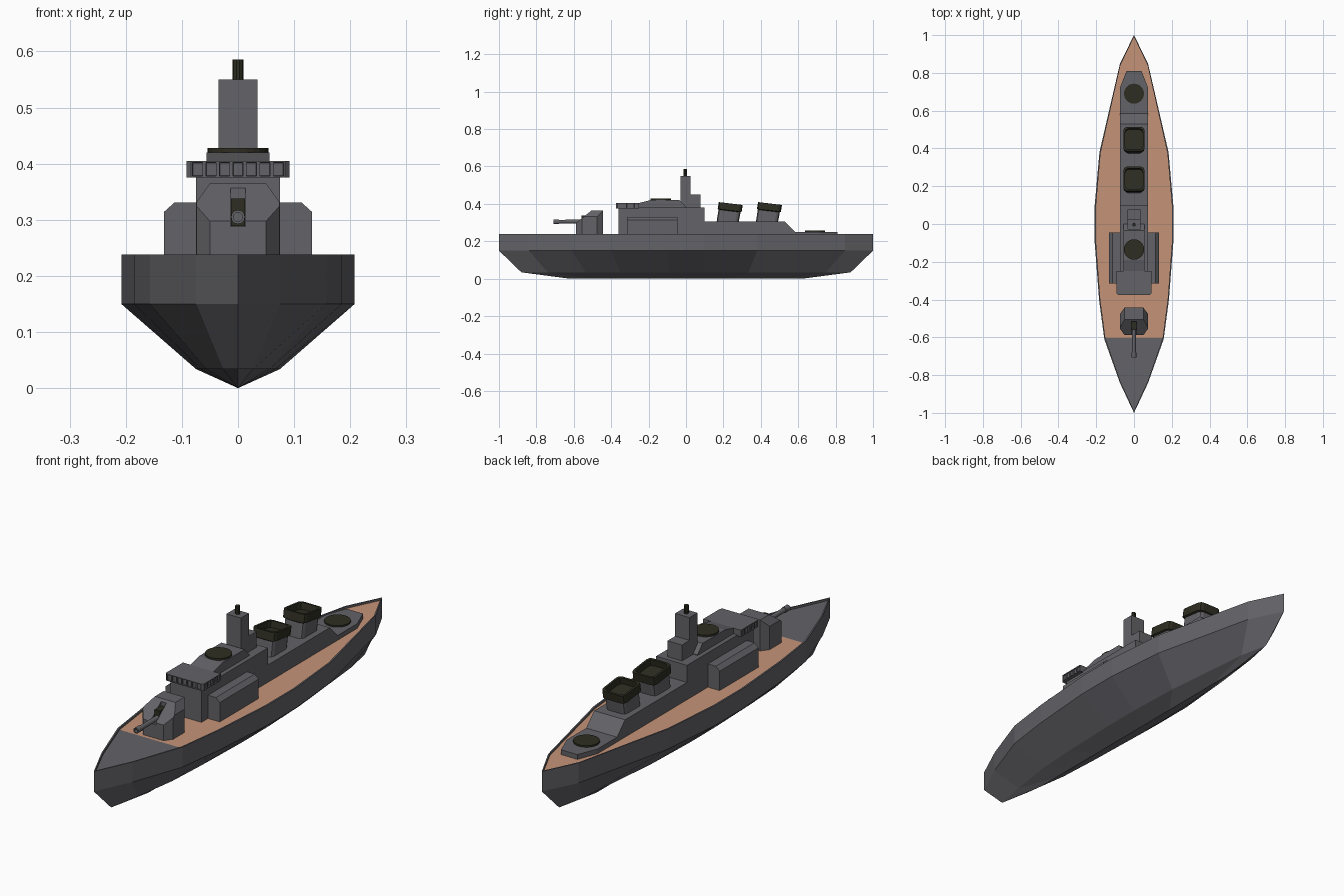
import bpy, bmesh, math
from mathutils import Vector

if "Cube" in bpy.data.objects:
    bpy.data.objects.remove(bpy.data.objects["Cube"])


def material(name, col):
    m = bpy.data.materials.new(name)
    m.diffuse_color = (*col, 1)
    m.use_nodes = True
    m.node_tree.nodes["Principled BSDF"].inputs["Base Color"].default_value = m.diffuse_color
    return m


GREY = material("hull_grey", (0.125, 0.123, 0.137))
WOOD = material("deck_wood", (0.56, 0.295, 0.185))
DARK = material("dark_olive", (0.027, 0.027, 0.016))


def finish(name, bm, *mats):
    bmesh.ops.remove_doubles(bm, verts=bm.verts, dist=1e-5)
    bmesh.ops.recalc_face_normals(bm, faces=bm.faces)
    me = bpy.data.meshes.new(name)
    bm.to_mesh(me)
    bm.free()
    for m in mats:
        me.materials.append(m)
    ob = bpy.data.objects.new(name, me)
    bpy.context.collection.objects.link(ob)
    return ob


def loft(bm, rings, caps=(True, True)):
    """Skin equal-length rings of points; returns the vertex rings."""
    vr = [[bm.verts.new(p) for p in r] for r in rings]
    n = len(vr[0])
    for a, b in zip(vr, vr[1:]):
        for i in range(n):
            bm.faces.new((a[i], a[(i + 1) % n], b[(i + 1) % n], b[i]))
    if caps[0]:
        bm.faces.new(vr[0])
    if caps[1]:
        bm.faces.new(vr[-1])
    return vr


def prism_z(name, outline, z0, z1, mat=GREY):
    bm = bmesh.new()
    loft(bm, [[(x, y, z) for x, y in outline] for z in (z0, z1)])
    return finish(name, bm, mat)


def prism_x(name, profile, x0, x1, mat=GREY):
    bm = bmesh.new()
    loft(bm, [[(x, y, z) for y, z in profile] for x in (x0, x1)])
    return finish(name, bm, mat)


def box(name, x, y0, y1, z0, z1, mat=GREY):
    return prism_x(name, [(y0, z0), (y1, z0), (y1, z1), (y0, z1)], -x, x, mat)


def disc(name, y, r, z0, z1, n=24, mat=DARK):
    pts = [(r * math.cos(2 * math.pi * i / n), y + r * math.sin(2 * math.pi * i / n)) for i in range(n)]
    return prism_z(name, pts, z0, z1, mat)


# Hull: one waterline outline lofted from keel to rail, then into a sunken deck
half = [(0, -1), (.075, -.84), (.157, -.61), (.185, -.4), (.208, -.1),
        (.208, .1), (.183, .38), (.074, .85), (0, 1)]
outline = half + [(-x, y) for x, y in half[-2:0:-1]]
bm = bmesh.new()
levels = [(.36, .88, .034), (1, 1, .15), (1, 1, .238), (.965, .99, .238), (.965, .99, .229)]
rings = loft(bm, [[(x * sx, y * sy, z) for x, y in outline] for sx, sy, z in levels], (False, False))
keel = [bm.verts.new((0, y * .62, 0)) for _, y in half]
low, n, k = rings[0], len(outline), len(half)
for i in range(k - 1):
    for a, b in ((i, i + 1), (-i % n, (-i - 1) % n)):
        bm.faces.new((low[a], low[b], keel[i + 1], keel[i]))
deck = rings[-1]
bm.faces.new([v for v in deck[-2:] + deck[:3]])        # grey foredeck
bm.faces.new(deck[2:-1]).material_index = 1            # planked main deck
finish("hull", bm, GREY, WOOD)

# Main deckhouse and long aft deckhouse
box("main_deckhouse", .075, -.36, .10, .225, .38)
prism_x("aft_deckhouse", [(.09, .225), (.585, .225), (.585, .25), (.53, .305), (.09, .305)], -.075, .075)
prism_z("aft_platform", [(-.075, .57), (.075, .57), (.075, .72), (.04, .81), (-.04, .81), (-.075, .72)], .225, .25)
disc("aft_disc", .69, .053, .245, .257)

# Side casemates with chamfered outer top edge
for s, side in ((-1, "left"), (1, "right")):
    bm = bmesh.new()
    sec = [(.07, .225), (.132, .225), (.132, .314), (.113, .331), (.07, .331)]
    loft(bm, [[(s * x, y, z) for x, z in sec] for y in (-.315, -.045)])
    finish(side + "_casemate", bm, GREY)

# Bridge with a row of inset windows on front and sides
pts = [(-.084 + .168 * i / 7, -.375) for i in range(8)]
side_pts = [(.092, -.367 + .117 * i / 5) for i in range(6)]
pts += side_pts + [(-x, y) for x, y in reversed(side_pts)]
bm = bmesh.new()
loft(bm, [[(x, y, z) for x, y in pts] for z in (.375, .405)])
bmesh.ops.recalc_face_normals(bm, faces=bm.faces)
panes = [f for f in bm.faces if (f.normal.y < -.9 or abs(f.normal.x) > .9)]
bmesh.ops.inset_individual(bm, faces=panes, thickness=.004, depth=0)
bmesh.ops.inset_individual(bm, faces=panes, thickness=.001, depth=-.005)
finish("bridge", bm, GREY)

# Roof house, director disc, tower and mast
prism_x("roof_house", [(-.26, .37), (.0, .37), (0, .383), (-.035, .42), (-.19, .42), (-.25, .405)], -.056, .056)
disc("roof_disc", -.135, .054, .415, .428)
box("tower", .035, -.03, .025, .37, .55)
box("tower_step", .035, .02, .078, .37, .45)
disc("mast", -.003, .0095, .545, .586, 10)


# Funnels: rounded boxes raked aft, with dark hollow caps
def funnel_ring(yc, hx, hy, z, tilt=.12, r=.018):
    out = []
    for q in range(4):
        cx = (hx - r) * (1 if q in (0, 3) else -1)
        cy = (hy - r) * (1 if q in (0, 1) else -1)
        for j in range(3):
            a = math.pi / 2 * q + math.pi / 4 * j
            x, y = cx + r * math.cos(a), cy + r * math.sin(a)
            out.append((x, yc + .17 * (z - .305) + y, z - tilt * y))
    return out


for i, yc in enumerate((.223, .433)):
    bm = bmesh.new()
    loft(bm, [funnel_ring(yc, .048, .059, .29, 0), funnel_ring(yc, .048, .059, .372)])
    finish("funnel_%d" % (i + 1), bm, GREY)
    bm = bmesh.new()
    loft(bm, [funnel_ring(yc, hx, hy, z) for hx, hy, z in
              ((.048, .058, .362), (.056, .064, .366), (.056, .064, .402), (.047, .055, .402), (.047, .055, .374))])
    finish("funnel_cap_%d" % (i + 1), bm, DARK)

# Gun turret: eight-sided block, cut by sloping front and shoulder planes
base = [(-.05, -.588), (.05, -.588), (.074, -.555), (.074, -.475), (.05, -.443),
        (-.05, -.443), (-.074, -.475), (-.074, -.555)]
bm = bmesh.new()
loft(bm, [[(x, y, z) for x, y in base] for z in (.225, .365)])
for co, no in (((0, -.505, .365), (0, -.065, .08)),
               ((.05, 0, .365), (.035, 0, .025)), ((-.05, 0, .365), (-.035, 0, .025))):
    cut = bmesh.ops.bisect_plane(bm, geom=bm.verts[:] + bm.edges[:] + bm.faces[:], plane_co=co,
                                 plane_no=Vector(no).normalized(), clear_outer=True)
    bmesh.ops.holes_fill(bm, edges=[e for e in bm.edges if e.is_boundary])
turret = finish("gun_turret", bm, GREY)

# Slot for the gun
cutter = box("slot_cutter", .013, -.65, -.515, .288, .359)
cutter.hide_render = True
mod = turret.modifiers.new("slot", "BOOLEAN")
mod.operation, mod.solver, mod.object = "DIFFERENCE", "EXACT", cutter
bpy.context.view_layer.objects.active = turret
bpy.ops.object.modifier_apply(modifier="slot")
bpy.data.objects.remove(cutter)
box("gun_mount", .0125, -.56, -.512, .289, .338, DARK)

# Gun barrel with slightly thicker muzzle
bm = bmesh.new()
loft(bm, [[(r * math.cos(math.pi * i / 6), y, .305 + r * math.sin(math.pi * i / 6)) for i in range(12)]
          for y, r in ((-.52, .011), (-.68, .010), (-.68, .0125), (-.708, .0125), (-.708, .008), (-.69, .008))])
finish("gun_barrel", bm, GREY)
